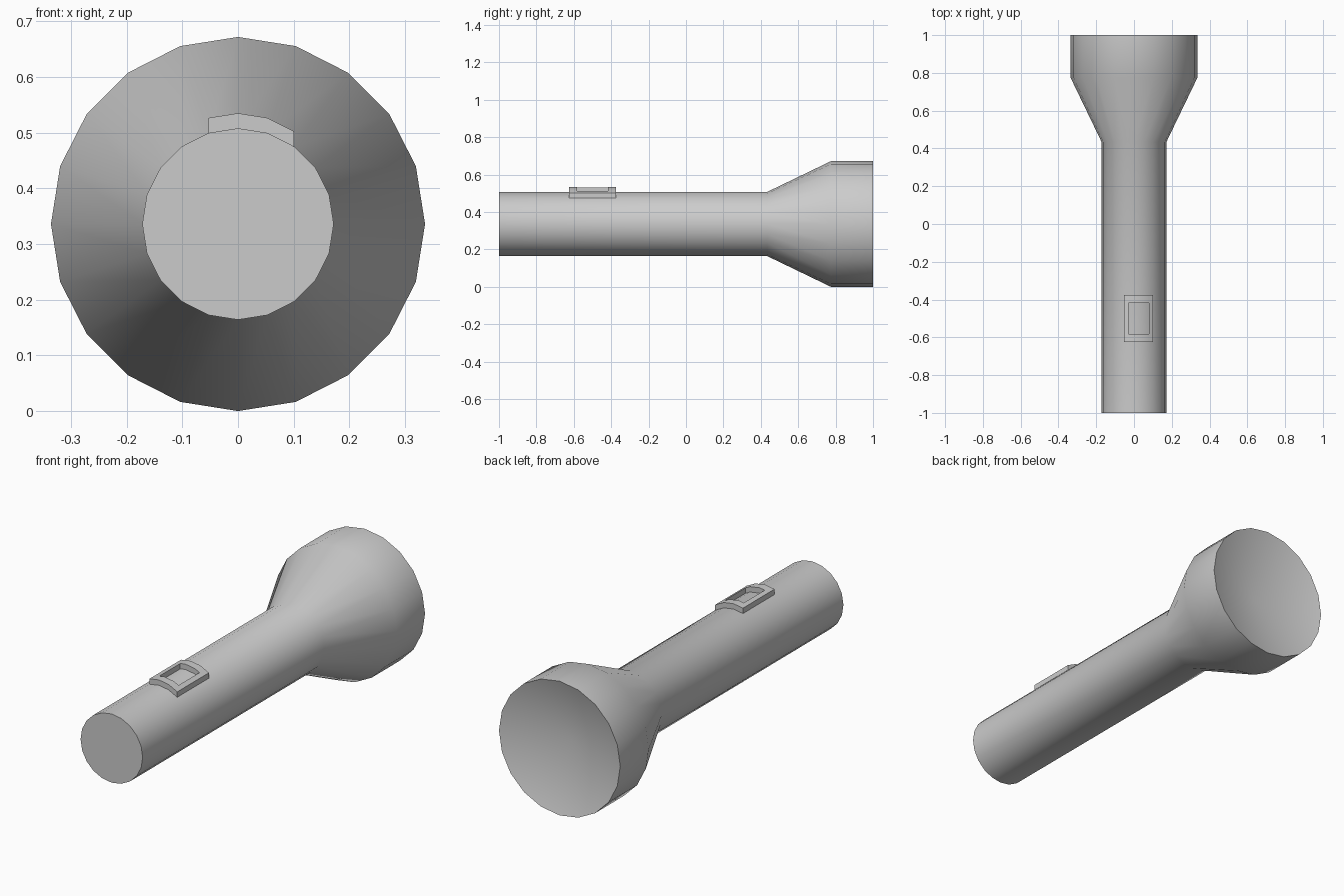
import bpy, bmesh, math

if "Cube" in bpy.data.objects:
    bpy.data.objects.remove(bpy.data.objects["Cube"])

SIDES, R_TUBE, R_HEAD, CZ = 20, 0.172, 0.336, 0.336


def finish(bm, name):
    bmesh.ops.recalc_face_normals(bm, faces=bm.faces)
    mesh = bpy.data.meshes.new(name)
    bm.to_mesh(mesh)
    bm.free()
    obj = bpy.data.objects.new(name, mesh)
    bpy.context.collection.objects.link(obj)
    bpy.ops.object.select_all(action='DESELECT')
    obj.select_set(True)
    bpy.context.view_layer.objects.active = obj
    bpy.ops.object.shade_smooth_by_angle(angle=math.radians(30))
    return obj


# Torch body: handle, flared head and shallow dished lens
bm = bmesh.new()
profile = [(-1, R_TUBE), (0.435, R_TUBE), (0.775, R_HEAD), (1, R_HEAD)]
rings = []
for y, r in profile:
    rings.append([bm.verts.new((r * math.sin(math.tau * i / SIDES), y,
                                CZ + r * math.cos(math.tau * i / SIDES)))
                  for i in range(SIDES)])
lens_centre = bm.verts.new((0, 0.9, CZ))
for i in range(SIDES):
    j = (i + 1) % SIDES
    for a, b in zip(rings, rings[1:]):
        bm.faces.new((a[i], a[j], b[j], b[i]))
    bm.faces.new((rings[-1][i], rings[-1][j], lens_centre))
bm.faces.new(rings[0])
finish(bm, "torch_body")


# Height of the faceted handle's upper surface at a given x
def tube_top(x):
    step = math.tau / SIDES
    k = math.floor(math.asin(x / R_TUBE) / step + 1e-6)
    x0, x1 = (R_TUBE * math.sin(a * step) for a in (k, k + 1))
    z0, z1 = (R_TUBE * math.cos(a * step) for a in (k, k + 1))
    return CZ + z0 + (z1 - z0) * (x - x0) / (x1 - x0)


# Switch frame: raised rectangular rim following the handle facets
bm = bmesh.new()
xs = [-0.053, -0.028, 0, 0.053, 0.079, 0.101]
ys = [-0.625, -0.583, -0.417, -0.375]
grid = [[bm.verts.new((x, y, tube_top(x) + 0.027)) for y in ys] for x in xs]
for i in range(len(xs) - 1):
    for j in range(len(ys) - 1):
        if j == 1 and 0 < i < len(xs) - 2:
            continue
        bm.faces.new((grid[i][j], grid[i + 1][j], grid[i + 1][j + 1], grid[i][j + 1]))
ext = bmesh.ops.extrude_face_region(bm, geom=bm.faces[:], use_keep_orig=True)
low = [v for v in ext["geom"] if isinstance(v, bmesh.types.BMVert)]
bmesh.ops.translate(bm, verts=low, vec=(0, 0, -0.029))
finish(bm, "switch_frame")
